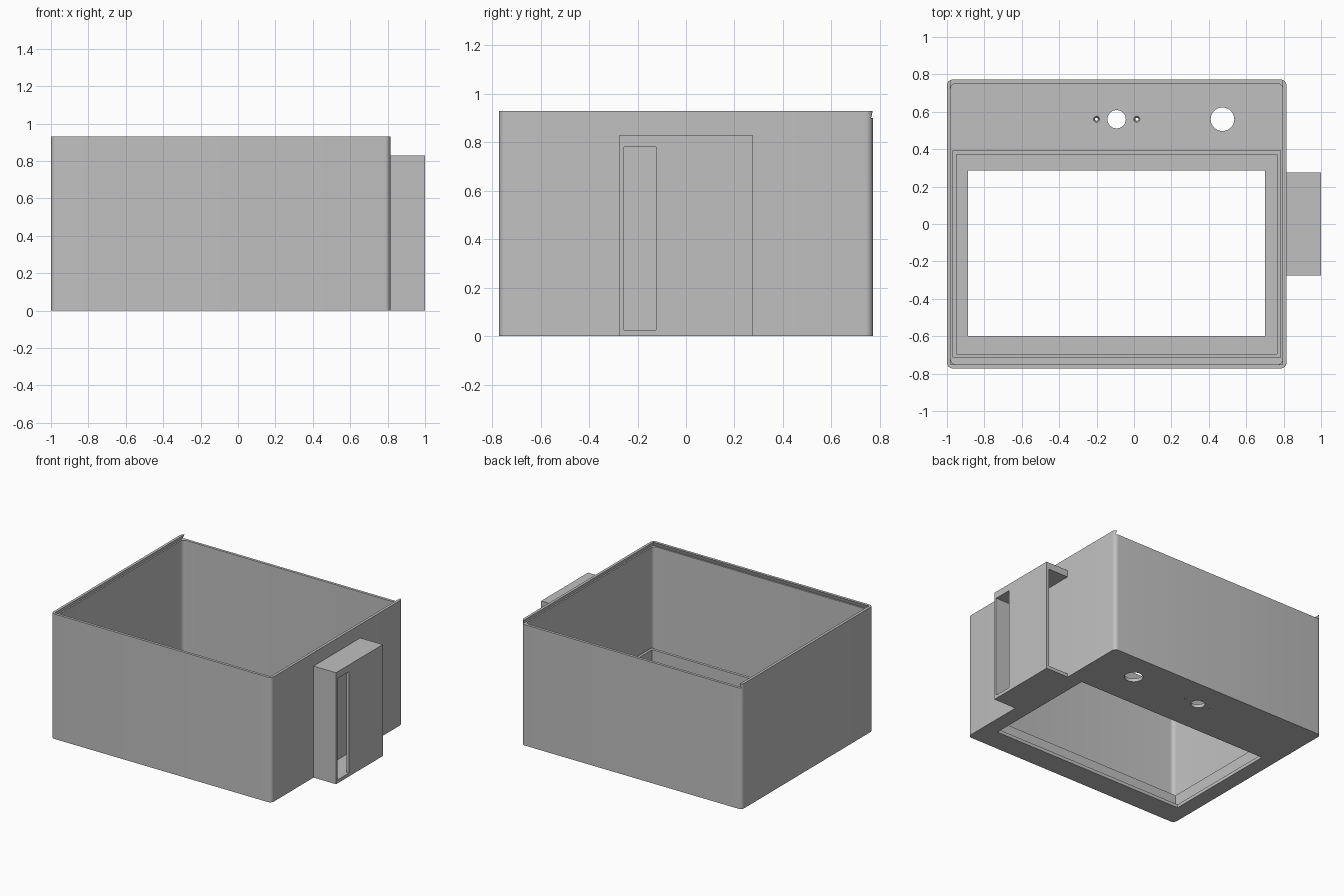
import bpy
import bmesh
import math

if "Cube" in bpy.data.objects:
    bpy.data.objects.remove(bpy.data.objects["Cube"], do_unlink=True)

GREY = (0.53, 0.53, 0.53, 1)
grey = bpy.data.materials.new("plain grey")
grey.use_nodes = True
grey.diffuse_color = GREY
grey.node_tree.nodes["Principled BSDF"].inputs["Base Color"].default_value = GREY


def rect(x0, x1, y0, y1, r=0.0, steps=6):
    """Counter-clockwise rectangle, with rounded corners when r is given."""
    if not r:
        return [(x0, y0), (x1, y0), (x1, y1), (x0, y1)]
    centres = [(x1 - r, y1 - r), (x0 + r, y1 - r), (x0 + r, y0 + r), (x1 - r, y0 + r)]
    loop = []
    for quarter, (cx, cy) in enumerate(centres):
        for i in range(steps + 1):
            a = math.pi / 2 * (quarter + i / steps)
            loop.append((cx + r * math.cos(a), cy + r * math.sin(a)))
    return loop


def circle(cx, cy, r, n=48):
    return [(cx + r * math.cos(math.tau * i / n), cy + r * math.sin(math.tau * i / n))
            for i in range(n)]


def prism(name, low, z0, z1, high=None):
    """Solid between two outlines with the same number of points."""
    bm = bmesh.new()
    a = [bm.verts.new((x, y, z0)) for x, y in low]
    b = [bm.verts.new((x, y, z1)) for x, y in (high or low)]
    bm.faces.new(a[::-1])
    bm.faces.new(b)
    for i in range(len(a)):
        j = (i + 1) % len(a)
        bm.faces.new((a[i], a[j], b[j], b[i]))
    mesh = bpy.data.meshes.new(name)
    bm.to_mesh(mesh)
    bm.free()
    mesh.materials.append(grey)
    obj = bpy.data.objects.new(name, mesh)
    bpy.context.collection.objects.link(obj)
    return obj


def carve(obj, cutters):
    """Subtract the cutters, bake the result and remove the cutters."""
    for cutter in cutters:
        cutter.hide_render = True
        mod = obj.modifiers.new("cut", "BOOLEAN")
        mod.operation = "DIFFERENCE"
        mod.solver = "EXACT"
        mod.object = cutter
    bpy.context.view_layer.update()
    graph = bpy.context.evaluated_depsgraph_get()
    mesh = bpy.data.meshes.new_from_object(obj.evaluated_get(graph))
    obj.modifiers.clear()
    obj.data = mesh
    for cutter in cutters:
        bpy.data.objects.remove(cutter, do_unlink=True)


# Overall sizes
LEFT, RIGHT, DEPTH, HEIGHT = -1.0, 0.815, 0.772, 0.93
WALL, FLOOR, RAIL = 0.02, 0.025, 0.90
ix0, ix1, iy = LEFT + WALL, RIGHT - WALL, DEPTH - WALL

# Open case: cavity, sliding-lid dovetail open at the back, window and holes
case = prism("case", rect(LEFT, RIGHT, -DEPTH, DEPTH, 0.03), 0, HEIGHT)
cuts = [prism("cavity_cutter", rect(ix0, ix1, -iy, iy, 0.03), FLOOR, 1.0)]
g = 0.011
cuts.append(prism("lid_cutter", rect(ix0 - g, ix1 + g, -iy - g, 0.9), RAIL, 2 * HEIGHT - RAIL,
                  rect(ix0 + g, ix1 - g, -iy + g, 0.9)))
cuts.append(prism("window_cutter", rect(-0.887, 0.70, -0.60, 0.285), -0.1, 0.1))
for x, r in ((-0.093, 0.049), (0.473, 0.063)):
    cuts.append(prism("hole_cutter", circle(x, 0.56, r), -0.1, 0.1))
for x in (-0.2, 0.015):
    cuts.append(prism("screw_cutter", circle(x, 0.56, 0.005, 20), -0.01, FLOOR + 0.005,
                      circle(x, 0.56, 0.018, 20)))
carve(case, cuts)

# Raised frame around the window
frame = prism("window_frame", rect(-0.97, 0.785, -0.715, 0.393), FLOOR - 0.005, 0.16)
carve(frame, [prism("frame_cutter", rect(-0.948, 0.765, -0.694, 0.372), -0.1, 0.3)])

# Side pocket: open at the back, with a tall slot in its outer face
pocket = prism("side_pocket", rect(RIGHT - 0.006, 1.0, -0.275, 0.275), 0, 0.83)
carve(pocket, [
    prism("pocket_cutter", rect(RIGHT - 0.05, 0.98, -0.255, 0.4), FLOOR, 0.78),
    prism("slot_cutter", rect(0.9, 1.1, -0.255, -0.123), FLOOR, 0.78),
])

# Smooth the rounded corners, keep the other edges sharp
bpy.ops.object.select_all(action="DESELECT")
for obj in (case, frame, pocket):
    obj.select_set(True)
bpy.context.view_layer.objects.active = case
bpy.ops.object.shade_smooth_by_angle(angle=math.radians(30))
